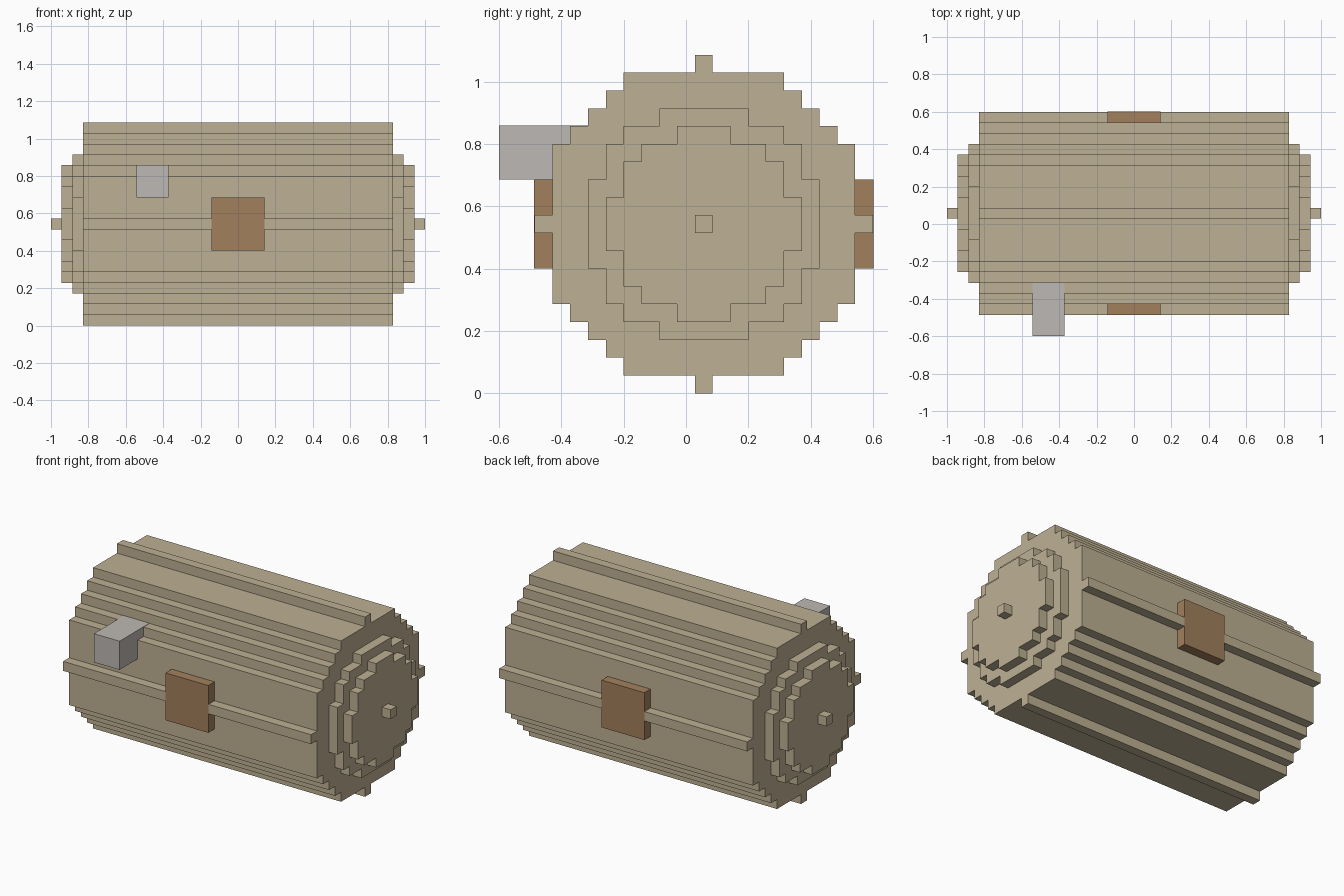
import bpy
import bmesh
from mathutils import Vector

cube = bpy.data.objects.get("Cube")
if cube:
    bpy.data.objects.remove(cube, do_unlink=True)

U = 2 / 35                            # edge of one block
AXIS = Vector((0, U, 9.5 * U))        # centre of the barrel
LIFT = 0.03                           # keeps fittings proud of flush faces


def material(name, colour):
    mat = bpy.data.materials.new(name)
    mat.use_nodes = True
    rgba = (*colour, 1)
    mat.diffuse_color = rgba
    mat.node_tree.nodes["Principled BSDF"].inputs["Base Color"].default_value = rgba
    return mat


tan = material("tan", (0.515, 0.434, 0.292))
brown = material("brown", (0.361, 0.216, 0.109))
grey = material("grey", (0.515, 0.485, 0.462))


def stepped_outline(steps):
    """Full stepped ring from quarter steps of (half width, half height)."""
    quarter = [steps[0]]
    for (y, _), (y_next, z_next) in zip(steps, steps[1:]):
        quarter += [(y, z_next), (y_next, z_next)]
    back = quarter[::-1]
    return (quarter + [(y, -z) for y, z in back]
            + [(-y, -z) for y, z in quarter] + [(-y, z) for y, z in back])


def prism(name, outline, x0, x1, mat):
    """Extrude a y-z outline, in blocks about the axis, from x0 to x1."""
    bm = bmesh.new()
    face = bm.faces.new([bm.verts.new(Vector((x0, y, z)) * U + AXIS)
                         for y, z in outline])
    out = bmesh.ops.extrude_face_region(bm, geom=[face], use_keep_orig=True)
    moved = [v for v in out["geom"] if isinstance(v, bmesh.types.BMVert)]
    bmesh.ops.translate(bm, verts=moved, vec=((x1 - x0) * U, 0, 0))
    bmesh.ops.recalc_face_normals(bm, faces=bm.faces)
    mesh = bpy.data.meshes.new(name)
    bm.to_mesh(mesh)
    bm.free()
    mesh.materials.append(mat)
    obj = bpy.data.objects.new(name, mesh)
    bpy.context.collection.objects.link(obj)


def box(name, x0, x1, y0, y1, z0, z1, mat):
    prism(name, [(y0, z0), (y1, z0), (y1, z1), (y0, z1)], x0, x1, mat)


# Stepped barrel with a thin rib on each of its four sides
barrel = [(0.5, 9.5), (4.5, 8.5), (5.5, 7.5), (6.5, 6.5),
          (7.5, 5.5), (8.5, 4.5), (9.5, 0.5)]
prism("barrel", stepped_outline(barrel), -14.5, 14.5, tan)

# End discs and axle stubs, repeated at both ends
outer_disc = [(2.5, 6.5), (4.5, 5.5), (5.5, 4.5), (6.5, 2.5)]
inner_disc = [(1.5, 5.5), (3.5, 4.5), (4.5, 3.5), (5.5, 1.5)]
for side, s in (("left", 1), ("right", -1)):
    prism(side + "_outer_disc", stepped_outline(outer_disc), s * 14.5, s * 15.5, tan)
    prism(side + "_inner_disc", stepped_outline(inner_disc), s * 15.5, s * 16.5, tan)
    box(side + "_axle_stub", s * 16.5, s * 17.5, -0.5, 0.5, -0.5, 0.5, tan)

# Square plates over the ribs, front and back
for end, s in (("front", -1), ("back", 1)):
    box(end + "_plate", -2.5, 2.5, s * 8.5, s * (9.5 + LIFT), -2.5, 2.5, brown)

# Grey block set into the upper front
box("grey_block", -9.5, -6.5, -11.5, -6.5, 2.5, 5.5 + LIFT, grey)
